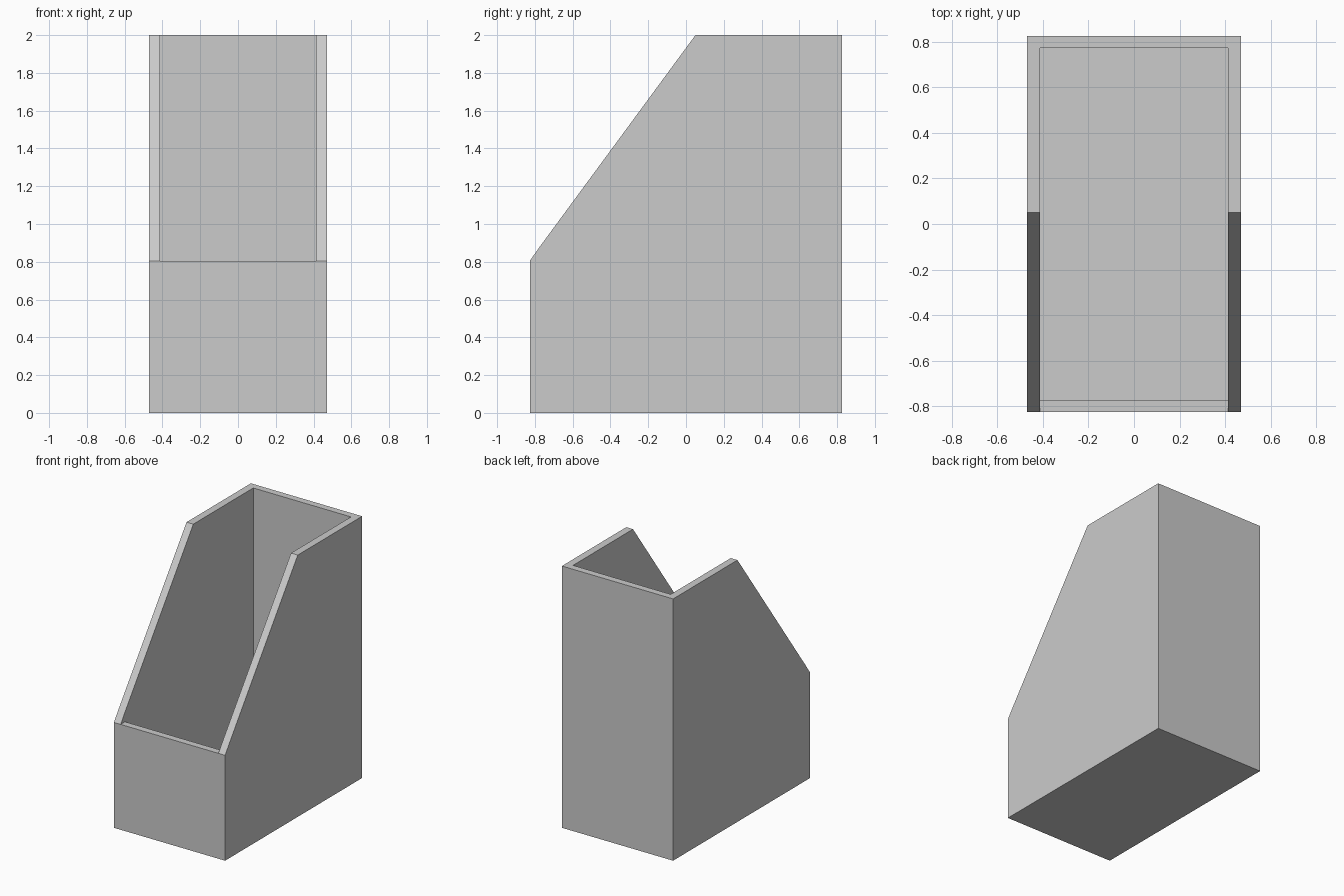
import bpy
import bmesh

cube = bpy.data.objects.get("Cube")
if cube:
    bpy.data.objects.remove(cube, do_unlink=True)

HALF_X, HALF_Y, HEIGHT = 0.47, 0.827, 2.0
WALL_X, WALL_Y, FLOOR = 0.057, 0.053, 0.055
LIP = 0.805          # height of the low front wall
IN_Y = HALF_Y - WALL_Y

grey = bpy.data.materials.new("plain grey")
grey.use_nodes = True
colour = (0.6, 0.6, 0.6, 1)
grey.diffuse_color = colour
grey.node_tree.nodes["Principled BSDF"].inputs["Base Color"].default_value = colour


def prism(name, profile, half_width):
    """Extrude a (y, z) side profile evenly across x."""
    bm = bmesh.new()
    face = bm.faces.new([bm.verts.new((-half_width, y, z)) for y, z in profile])
    new = bmesh.ops.extrude_face_region(bm, geom=[face])["geom"]
    verts = [v for v in new if isinstance(v, bmesh.types.BMVert)]
    bmesh.ops.translate(bm, verts=verts, vec=(2 * half_width, 0, 0))
    bmesh.ops.recalc_face_normals(bm, faces=bm.faces)
    mesh = bpy.data.meshes.new(name)
    bm.to_mesh(mesh)
    bm.free()
    mesh.materials.append(grey)
    obj = bpy.data.objects.new(name, mesh)
    bpy.context.collection.objects.link(obj)
    return obj


# Outer shell with the sloped front
holder = prism("file_holder_body", [
    (-HALF_Y, 0), (HALF_Y, 0), (HALF_Y, HEIGHT), (0.05, HEIGHT),
    (-IN_Y, 0.88), (-HALF_Y, LIP)], HALF_X)

# Cavity, stepped so the front wall keeps a flat top edge
cavity = prism("cavity_cutter", [
    (-1, LIP), (-IN_Y, LIP), (-IN_Y, FLOOR), (IN_Y, FLOOR),
    (IN_Y, HEIGHT + 0.2), (-1, HEIGHT + 0.2)], HALF_X - WALL_X)
cavity.hide_render = True
cavity.hide_set(True)

cut = holder.modifiers.new("hollow", 'BOOLEAN')
cut.operation = 'DIFFERENCE'
cut.solver = 'EXACT'
cut.object = cavity

# Bake the cut and discard the cutter
bpy.context.view_layer.update()
graph = bpy.context.evaluated_depsgraph_get()
hollow = bpy.data.meshes.new_from_object(holder.evaluated_get(graph))
holder.modifiers.clear()
holder.data = hollow
bpy.data.objects.remove(cavity, do_unlink=True)
